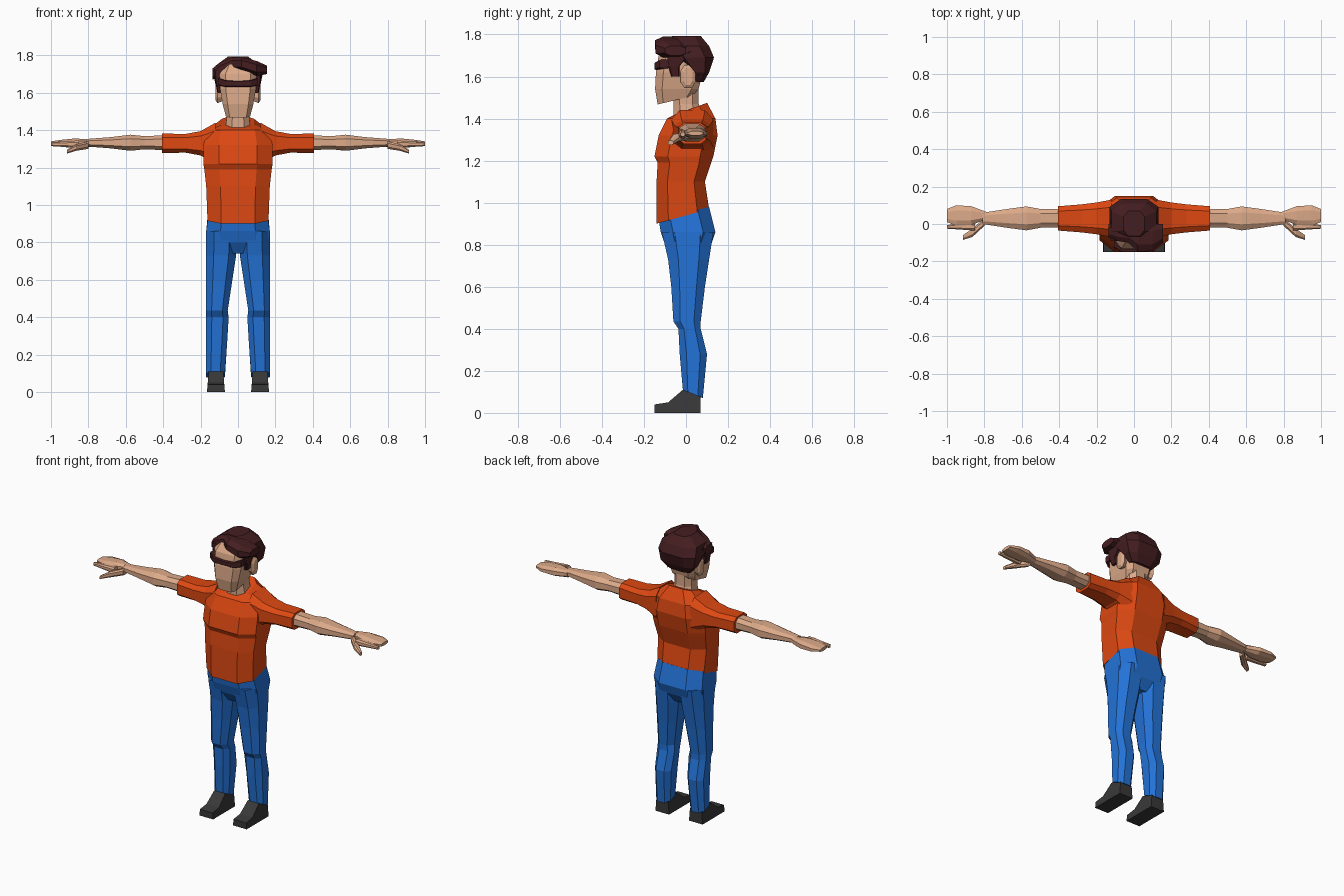
import bpy
import bmesh

cube = bpy.data.objects.get("Cube")
if cube:
    bpy.data.objects.remove(cube, do_unlink=True)


def material(name, red, green, blue):
    mat = bpy.data.materials.new(name)
    mat.use_nodes = True
    color = (red, green, blue, 1)
    mat.diffuse_color = color
    mat.node_tree.nodes["Principled BSDF"].inputs["Base Color"].default_value = color
    return mat


skin = material("skin", .72, .4, .25)
orange = material("orange cloth", .73, .065, .006)
blue = material("blue denim", .017, .17, .68)
brown = material("dark brown hair", .06, .013, .015)
black = material("dark grey shoe", .04, .04, .04)


def finish(name, mat, bm):
    bmesh.ops.recalc_face_normals(bm, faces=bm.faces[:])
    mesh = bpy.data.meshes.new(name)
    bm.to_mesh(mesh)
    bm.free()
    mesh.materials.append(mat)
    obj = bpy.data.objects.new(name, mesh)
    bpy.context.collection.objects.link(obj)


def skin_loops(name, mat, loops):
    """Join matching loops of points with side faces and two caps."""
    bm = bmesh.new()
    loops = [[bm.verts.new(point) for point in loop] for loop in loops]
    for low, high in zip(loops, loops[1:]):
        for i in range(len(low)):
            bm.faces.new((low[i - 1], low[i], high[i], high[i - 1]))
    bm.faces.new(loops[0])
    bm.faces.new(loops[-1])
    finish(name, mat, bm)


def octagon(cut):
    """Unit square section with its corners cut off."""
    half = [(-cut, -1), (cut, -1), (1, -cut), (1, cut)]
    return half + [(-u, -v) for u, v in half]


def loft(name, mat, rings, upright=True, cut=.5, side=1, tilt_start=0, tilt_end=0):
    """Rings are (position, a min, a max, b min, b max).
    Upright: a and b are x and y. Otherwise they are y and z."""
    loops = []
    for ring in rings:
        position, a_min, a_max, b_min, b_max = ring
        tilt = tilt_start if ring == rings[0] else tilt_end if ring == rings[-1] else 0
        loop = []
        for u, v in octagon(cut):
            a = (a_min + a_max + u * (a_max - a_min)) / 2
            b = (b_min + b_max + v * (b_max - b_min)) / 2
            p = position + v * tilt
            x, y, z = (a, b, p) if upright else (p, a, b)
            loop.append((x * side, y, z))
        loops.append(loop)
    skin_loops(name, mat, loops)


def body(name, mat, rings, **options):
    """Symmetric upright part from (height, half width, front, back)."""
    full = [(z, -width, width, front, back) for z, width, front, back in rings]
    loft(name, mat, full, **options)


def limb(name, mat, centre, rings, **options):
    """Straight sideways part from (reach, half depth, half height)."""
    y, z = centre
    full = [(x, y - depth, y + depth, z - height, z + height)
            for x, depth, height in rings]
    loft(name, mat, full, upright=False, **options)


# Shirt with a chest ridge and a collar dipping at the front
body("shirt", orange, [
    (.935, .163, -.14, .11),
    (1.1, .17, -.14, .09),
    (1.19, .18, -.135, .12),
    (1.22, .185, -.15, .13),
    (1.32, .185, -.13, .15),
    (1.4, .165, -.09, .14),
    (1.445, .085, -.06, .1),
], cut=.55, tilt_start=.035, tilt_end=.03)

body("trouser_seat", blue, [
    (.74, .05, -.06, .08),
    (.8, .165, -.1, .12),
    (.86, .17, -.12, .14),
    (.95, .16, -.13, .11),
], cut=.55, tilt_end=.03)

# Neck and head
body("neck", skin, [
    (1.4, .07, -.06, .08),
    (1.47, .06, -.06, .06),
    (1.56, .06, -.06, .06),
], tilt_start=.02)
body("head", skin, [
    (1.487, .065, -.135, .03),
    (1.54, .082, -.147, .06),
    (1.62, .096, -.143, .08),
    (1.7, .098, -.13, .09),
    (1.75, .07, -.1, .07),
], cut=.68, tilt_start=.02)

# Hair cap and a fringe swept to one side
body("hair_cap", brown, [
    (1.575, .075, .03, .085),
    (1.62, .115, .025, .11),
    (1.69, .13, -.05, .133),
    (1.745, .12, -.085, .11),
    (1.793, .055, -.065, .07),
], cut=.55)
fringe = [
    (-.137, -.07, 1.67, 1.73),
    (-.09, -.09, 1.69, 1.765),
    (-.03, -.1, 1.72, 1.79),
    (.02, -.147, 1.72, 1.79),
    (.1, -.145, 1.69, 1.77),
    (.155, -.1, 1.7, 1.745),
]
loft("hair_fringe", brown,
     [(x, front, 0, low, high) for x, front, low, high in fringe], upright=False)

for label, side in (("left", 1), ("right", -1)):
    # Face details
    loft(label + "_eyebrow", brown, [
        (0, -.15, -.1, 1.632, 1.662),
        (.07, -.15, -.1, 1.632, 1.668),
        (.108, -.125, -.08, 1.64, 1.68),
    ], upright=False, cut=.8, side=side)
    loft(label + "_sideburn", brown, [
        (1.6, .08, .11, -.07, -.03),
        (1.65, .08, .12, -.085, -.03),
        (1.72, .08, .128, -.09, .03),
    ], cut=.75, side=side)
    limb(label + "_ear", skin, (.01, 1.6), [
        (.07, .02, .04),
        (.11, .035, .055),
        (.12, .02, .04),
    ], side=side)

    # Sleeve and bare arm
    limb(label + "_sleeve", orange, (.03, 1.33), [
        (.12, .1, .11),
        (.2, .085, .065),
        (.28, .075, .05),
        (.405, .065, .052),
    ], cut=.6, side=side)
    limb(label + "_arm", skin, (.03, 1.333), [
        (.39, .05, .04),
        (.5, .05, .035),
        (.575, .064, .043),
        (.68, .05, .03),
        (.81, .03, .02),
    ], side=side)

    # Hand with joined fingers, a separate forefinger and a thumb
    limb(label + "_hand", skin, (.045, 1.33), [
        (.79, .02, .02),
        (.87, .05, .026),
        (.95, .055, .018),
        (1, .035, .01),
    ], side=side)
    limb(label + "_forefinger", skin, (-.015, 1.325), [
        (.85, .02, .02),
        (1, .01, .01),
    ], side=side)
    loft(label + "_thumb", skin, [
        (.8, -.01, .03, 1.3, 1.34),
        (.865, -.07, -.025, 1.29, 1.325),
        (.915, -.085, -.06, 1.275, 1.295),
    ], upright=False, side=side)

    # Trouser leg with knee and calf: straight outside, shaped inside
    leg = [
        (.09, .07, -.015, .08),
        (.28, .057, -.03, .1),
        (.4, .05, -.036, .07),
        (.435, .055, -.06, .07),
        (.6, .03, -.07, .09),
        (.73, .01, -.085, .11),
        (.86, .002, -.115, .13),
    ]
    loft(label + "_trouser_leg", blue,
         [(z, inner, .17, front, back) for z, inner, front, back in leg],
         side=side, tilt_start=-.02)

    # Shoe: side profile given width, narrower at the ankle
    profile = [(-.15, 0), (-.15, .04), (-.085, .05), (-.015, .11), (.07, .08), (.07, 0)]
    skin_loops(label + "_shoe", black, [
        [(side * (.118 + edge * (.048 - z / 12)), y, z) for y, z in profile]
        for edge in (-1, 1)])
